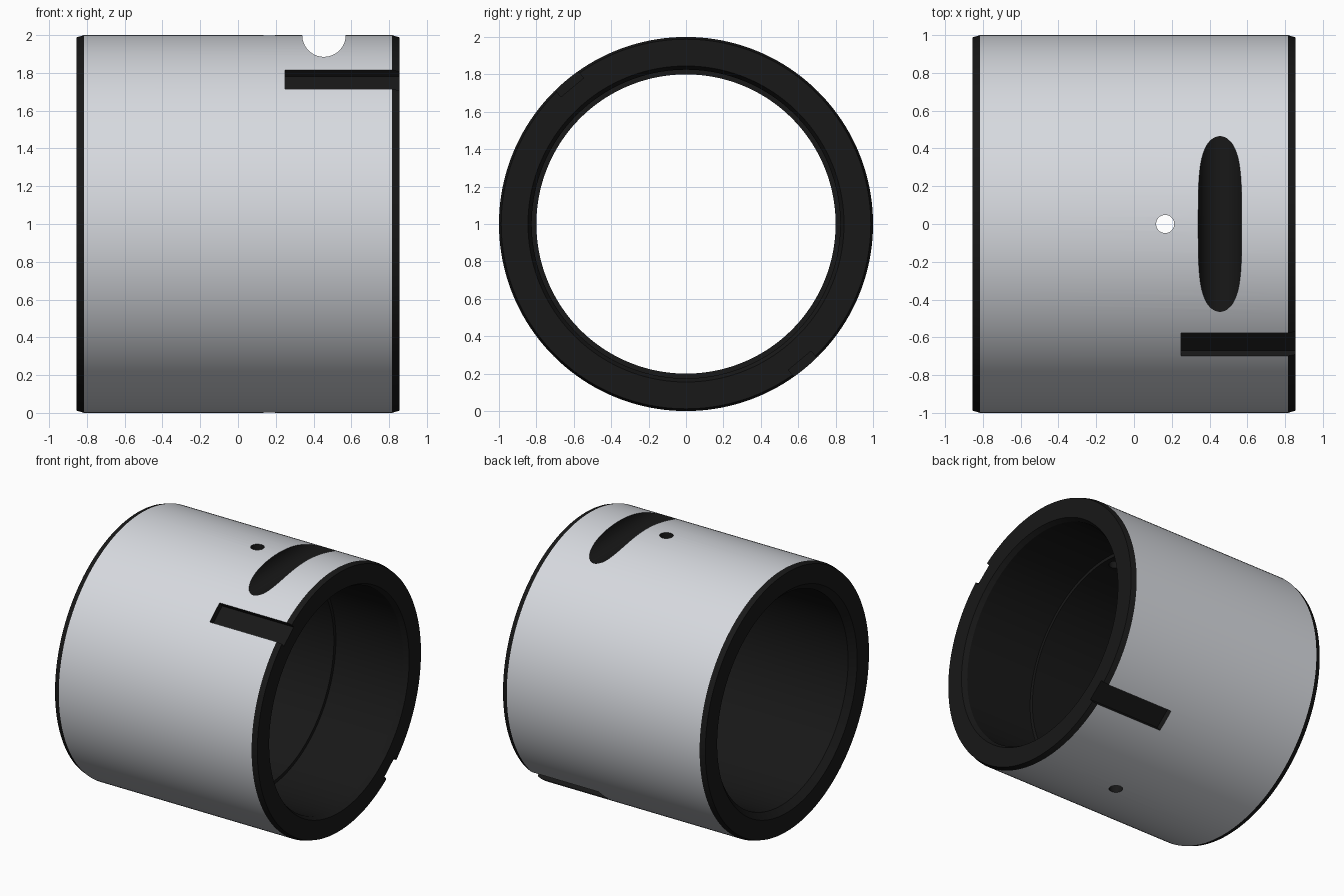
import bpy, math
from mathutils import Matrix, Vector

if "Cube" in bpy.data.objects:
    bpy.data.objects.remove(bpy.data.objects["Cube"])

AXIS_Z = 1.0   # height of the bushing axis
SEG = 160


def new_object(name, verts, faces):
    mesh = bpy.data.meshes.new(name)
    mesh.from_pydata(verts, [], faces)
    mesh.update()
    obj = bpy.data.objects.new(name, mesh)
    bpy.context.collection.objects.link(obj)
    return obj


def material(name, colour):
    mat = bpy.data.materials.new(name)
    mat.diffuse_color = colour
    mat.use_nodes = True
    mat.node_tree.nodes["Principled BSDF"].inputs["Base Color"].default_value = mat.diffuse_color
    return mat


def revolve_about_x(name, profile):
    """Closed (x, radius) profile swept around the x axis."""
    n = len(profile)
    verts = []
    for i in range(SEG):
        a = 2 * math.pi * i / SEG
        verts += [(x, r * math.cos(a), AXIS_Z + r * math.sin(a)) for x, r in profile]
    faces = []
    for i in range(SEG):
        j = (i + 1) % SEG
        for k in range(n):
            m = (k + 1) % n
            faces.append((i * n + k, i * n + m, j * n + m, j * n + k))
    return new_object(name, verts, faces)


def cut(target, cutter):
    mod = target.modifiers.new(cutter.name, 'BOOLEAN')
    mod.operation = 'DIFFERENCE'
    mod.solver = 'EXACT'
    mod.object = cutter
    bpy.context.view_layer.objects.active = target
    bpy.ops.object.modifier_apply(modifier=mod.name)
    bpy.data.objects.remove(cutter, do_unlink=True)


def cylinder(name, radius, depth, loc, rot=(0, 0, 0), n=64):
    bpy.ops.mesh.primitive_cylinder_add(vertices=n, radius=radius, depth=depth,
                                        location=loc, rotation=rot)
    obj = bpy.context.object
    obj.name = name
    obj.hide_render = True
    return obj


# Tube wall: chamfered ends, shallow counterbore on the +x side
sleeve = revolve_about_x("bushing_sleeve", [
    (-0.855, 0.988), (-0.815, 1.0), (0.815, 1.0), (0.855, 0.988),
    (0.855, 0.845), (0.82, 0.825), (0.25, 0.825), (0.25, 0.80),
    (-0.81, 0.80), (-0.855, 0.845)])
bpy.context.view_layer.objects.active = sleeve
sleeve.select_set(True)
bpy.ops.object.mode_set(mode='EDIT')
bpy.ops.mesh.select_all(action='SELECT')
bpy.ops.mesh.normals_make_consistent(inside=False)
bpy.ops.object.mode_set(mode='OBJECT')

# Round groove across the top
cut(sleeve, cylinder("groove_cutter", 0.115, 3, (0.455, 0, 2.0), (math.pi / 2, 0, 0)))

# Oil hole straight through top and bottom
cut(sleeve, cylinder("oil_hole_cutter", 0.048, 3, (0.165, 0, AXIS_Z)))

# Two opposite shallow key slots, open at the +x end
for turn in (0, math.pi):
    bpy.ops.mesh.primitive_cube_add(size=1)
    slot = bpy.context.object
    slot.name = "slot_cutter"
    slot.hide_render = True
    spin = Matrix.Rotation(math.radians(39.8) + turn, 4, 'X')
    slot.matrix_world = (Matrix.Translation((0.65, 0, AXIS_Z)) @ spin
                         @ Matrix.Translation((0, 0, 1.05))
                         @ Matrix.Diagonal(Vector((0.80, 0.157, 0.20, 1))))
    bpy.context.view_layer.update()
    cut(sleeve, slot)

bpy.ops.object.select_all(action='DESELECT')
sleeve.select_set(True)
bpy.context.view_layer.objects.active = sleeve
bpy.ops.object.shade_smooth_by_angle(angle=math.radians(15))

# Steel on the outer surface, black on the ends, bore and all cuts
mesh = sleeve.data
mesh.materials.clear()
mesh.materials.append(material("black", (0.009, 0.009, 0.009, 1)))
mesh.materials.append(material("steel", (0.68, 0.70, 0.74, 1)))
for face in mesh.polygons:
    radial = Vector((0, face.center.y, face.center.z - AXIS_Z))
    outer = (radial.length > 0.985 and abs(face.center.x) < 0.814
             and face.normal.dot(radial.normalized()) > 0.99)
    face.material_index = 1 if outer else 0
